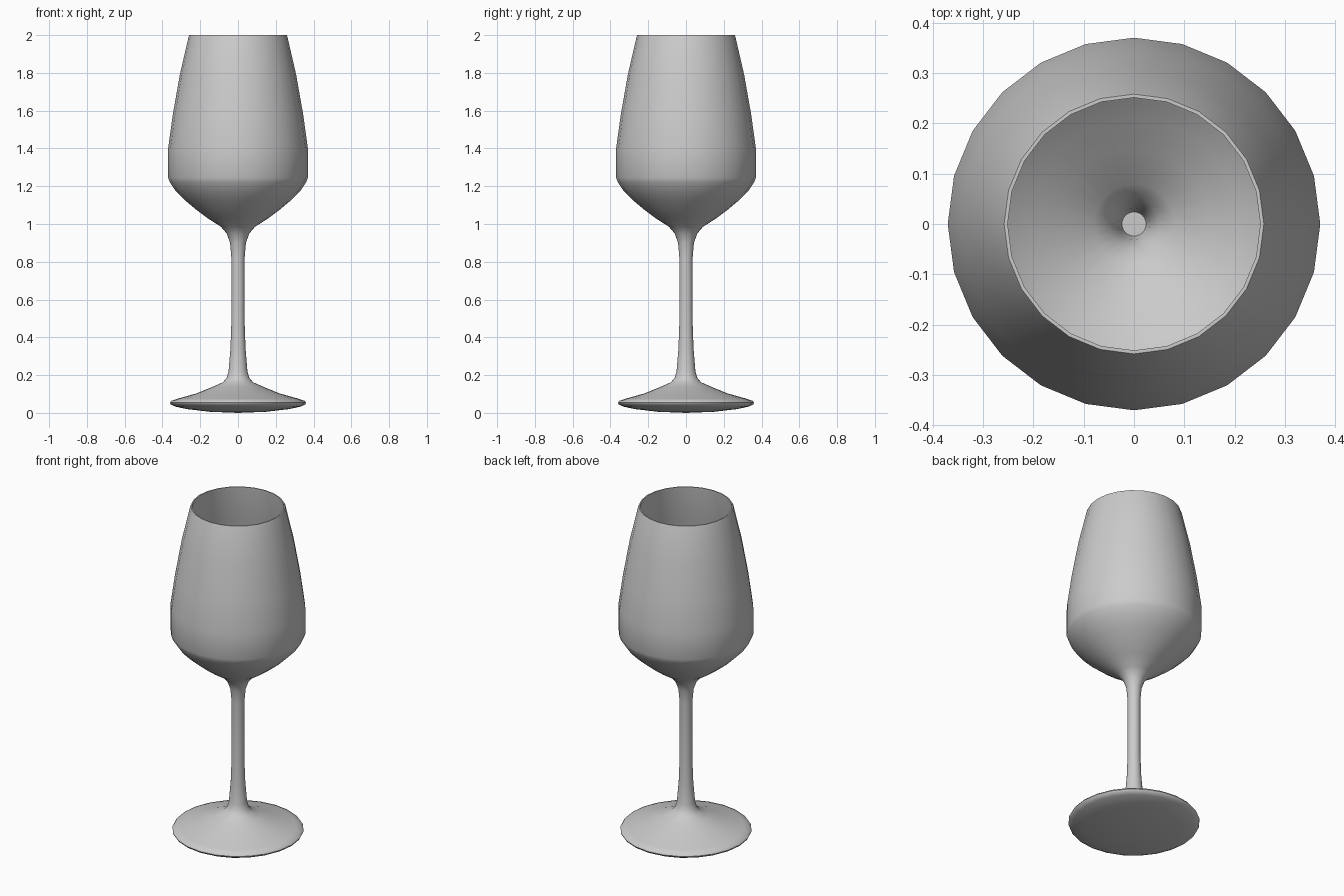
import bpy, bmesh
from math import radians

cube = bpy.data.objects.get("Cube")
if cube:
    bpy.data.objects.remove(cube)

SIDES = 24

glass = bpy.data.materials.new("plain grey")
glass.use_nodes = True
GREY = (0.6, 0.6, 0.6, 1)
glass.diffuse_color = GREY
glass.node_tree.nodes["Principled BSDF"].inputs["Base Color"].default_value = GREY


def lathe(name, profile):
    """Spin a (radius, height) profile around the z axis."""
    bm = bmesh.new()
    verts = [bm.verts.new((r, 0, z)) for r, z in profile]
    edges = [bm.edges.new(pair) for pair in zip(verts, verts[1:])]
    bmesh.ops.spin(bm, geom=verts + edges, cent=(0, 0, 0), axis=(0, 0, 1),
                   angle=radians(360), steps=SIDES, use_merge=True)
    bmesh.ops.remove_doubles(bm, verts=bm.verts, dist=0.0005)
    bmesh.ops.recalc_face_normals(bm, faces=bm.faces)
    mesh = bpy.data.meshes.new(name)
    bm.to_mesh(mesh)
    bm.free()
    mesh.materials.append(glass)
    obj = bpy.data.objects.new(name, mesh)
    bpy.context.collection.objects.link(obj)
    bpy.ops.object.select_all(action="DESELECT")
    obj.select_set(True)
    bpy.context.view_layer.objects.active = obj
    bpy.ops.object.shade_smooth_by_angle(angle=radians(50))
    return obj


# Foot underside, rim and upper slope
foot = [(0, 0), (0.15, 0.006), (0.27, 0.02), (0.335, 0.034), (0.356, 0.045),
        (0.36, 0.054), (0.353, 0.064), (0.32, 0.075), (0.22, 0.103),
        (0.13, 0.14), (0.08, 0.162)]
# Slim stem flaring into the bowl
stem = [(0.06, 0.185), (0.05, 0.22), (0.04, 0.34), (0.035, 0.48),
        (0.035, 0.82), (0.042, 0.9), (0.06, 0.95), (0.09, 0.985)]
# Outside of the bowl up to the rim
bowl = [(0.16, 1.03), (0.22, 1.075), (0.28, 1.125), (0.33, 1.175),
        (0.36, 1.22), (0.37, 1.245), (0.37, 1.4), (0.345, 1.58),
        (0.308, 1.79), (0.262, 1.99), (0.258, 2)]
# Thin wall: rim and inside of the bowl down to its small flat floor
inside = [(0.251, 2), (0.251, 1.99), (0.298, 1.79), (0.335, 1.58),
          (0.36, 1.4), (0.36, 1.245), (0.32, 1.18), (0.27, 1.13),
          (0.21, 1.085), (0.15, 1.04), (0.08, 0.99), (0.05, 0.96),
          (0.032, 0.91), (0.024, 0.86), (0, 0.86)]

lathe("wine_glass", foot + stem + bowl + inside)
